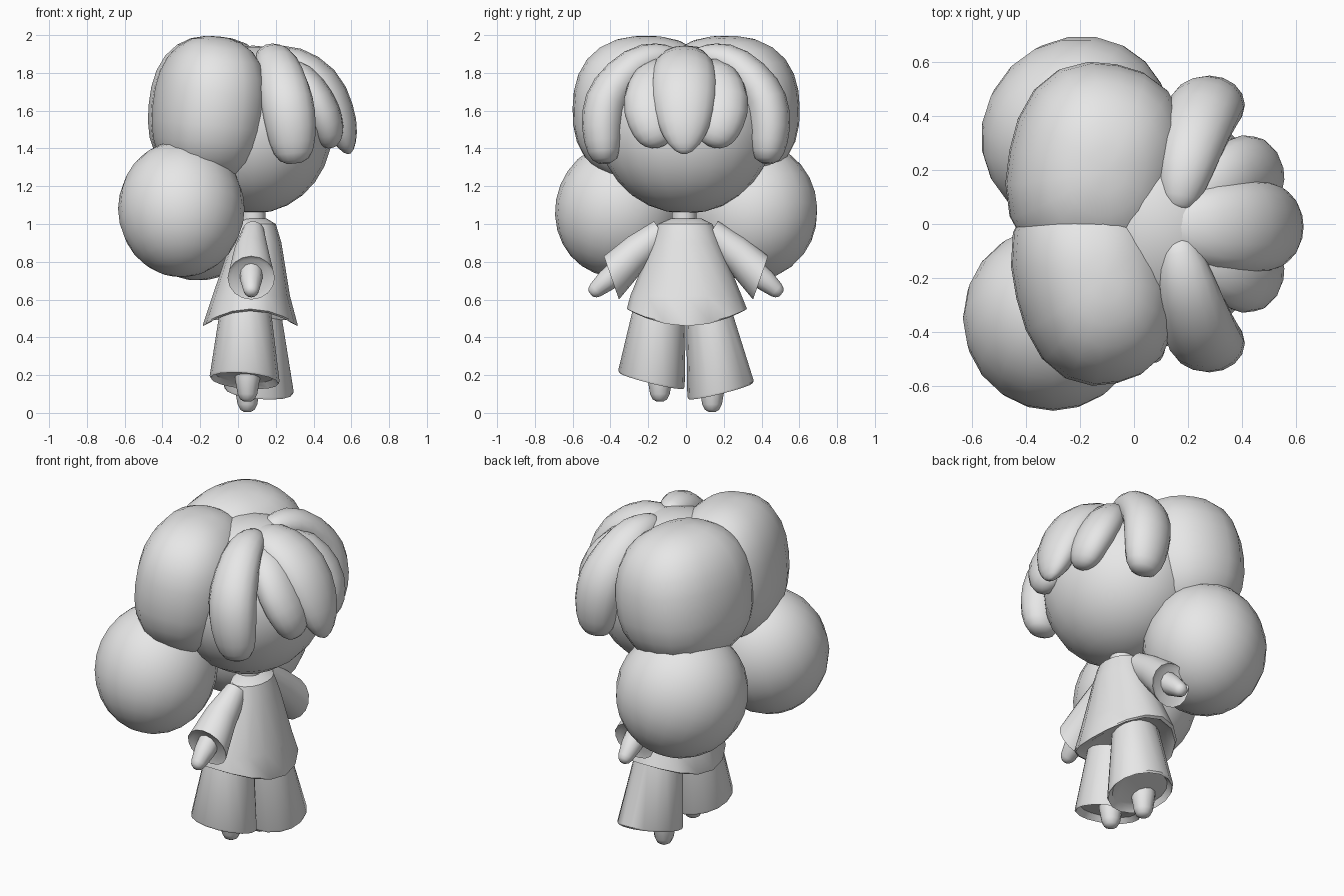
import bpy, bmesh, math
from mathutils import Vector, Matrix, Euler

if "Cube" in bpy.data.objects:
    bpy.data.objects.remove(bpy.data.objects["Cube"])

grey = bpy.data.materials.new("plain_grey")
grey.diffuse_color = (0.8, 0.8, 0.8, 1)
grey.use_nodes = True
grey.node_tree.nodes["Principled BSDF"].inputs["Base Color"].default_value = grey.diffuse_color


def finish(bm, name, angle=40):
    bmesh.ops.recalc_face_normals(bm, faces=bm.faces)
    me = bpy.data.meshes.new(name)
    bm.to_mesh(me)
    bm.free()
    me.materials.append(grey)
    ob = bpy.data.objects.new(name, me)
    bpy.context.collection.objects.link(ob)
    bpy.ops.object.select_all(action='DESELECT')
    ob.select_set(True)
    bpy.context.view_layer.objects.active = ob
    bpy.ops.object.shade_smooth_by_angle(angle=math.radians(angle))
    return ob


def ball(name, centre, radii, rot=(0, 0, 0), power=2.0):
    """Rotated ellipsoid; a power above 2 makes it fuller at the corners."""
    bm = bmesh.new()
    bmesh.ops.create_uvsphere(bm, u_segments=20, v_segments=14, radius=1)
    for v in bm.verts:
        v.co /= sum(abs(c) ** power for c in v.co) ** (1 / power)
    mat = (Matrix.Translation(centre) @ Euler([math.radians(a) for a in rot]).to_matrix().to_4x4()
           @ Matrix.Diagonal((*radii, 1)))
    bm.transform(mat)
    return finish(bm, name)


def loft(name, rings, n=16, sag=0.0):
    """Skin over elliptical rings (centre, half axis u, half axis v); sag lowers the hem's u ends."""
    bm = bmesh.new()
    loops = []
    for i, (c, u, v) in enumerate(rings):
        c, u, v = Vector(c), Vector(u), Vector(v)
        drop = sag if i >= len(rings) - 3 else 0
        loop = []
        for k in range(n):
            a = 2 * math.pi * k / n
            p = c + u * math.cos(a) + v * math.sin(a)
            p.z -= drop * math.cos(a) ** 2
            loop.append(bm.verts.new(p))
        loops.append(loop)
    for a, b in zip(loops, loops[1:]):
        for k in range(n):
            bm.faces.new((a[k], a[(k + 1) % n], b[(k + 1) % n], b[k]))
    bm.faces.new(loops[0])
    bm.faces.new(loops[-1])
    return finish(bm, name)


def flat(x, y, z, rx, ry):
    return ((x, y, z), (rx, 0, 0), (0, ry, 0))


def spline(pts, t):
    """Catmull-Rom point through pts, t in 0..1."""
    p = [Vector(q) for q in pts]
    p = [2 * p[0] - p[1]] + p + [2 * p[-1] - p[-2]]
    s = t * (len(pts) - 1)
    i = min(int(s), len(pts) - 2)
    f = s - i
    a, b, c, d = p[i:i + 4]
    return 0.5 * (2 * b + (c - a) * f + (2 * a - 5 * b + 4 * c - d) * f * f
                  + (3 * b - a - 3 * c + d) * f ** 3)


def lock(name, pts, wide, thick, side, power=0.8, grow=0.0, m=14):
    """Rounded, bent lock of hair along a path, optionally growing towards its tip."""
    rings = []
    for i in range(m + 1):
        a = math.pi * (0.03 + 0.94 * i / m)
        t = (1 - math.cos(a)) / 2
        tan = (spline(pts, min(t + .01, 1)) - spline(pts, max(t - .01, 0))).normalized()
        w = Vector(side)
        w = (w - tan * w.dot(tan)).normalized()
        r = math.sin(a) ** power * (1 + grow * (t - 0.6))
        rings.append((spline(pts, t), w * wide * r, tan.cross(w) * thick * r))
    return loft(name, rings)


# Head and neck
ball("head", (0.08, 0, 1.5), (0.42, 0.46, 0.445))
loft("neck", [flat(0.08, -0.01, z, 0.065, 0.065) for z in (1.1, 0.98)])

# Pair of big full hair lobes
ball("hair_lobe_right", (-0.15, -0.21, 1.605), (0.29, 0.39, 0.39), (0, 6, 13), 2.4)
ball("hair_lobe_left", (-0.14, 0.21, 1.605), (0.325, 0.39, 0.39), (0, 6, -11), 2.4)

# Puffy bunches at the back
ball("bunch_right", (-0.30, -0.35, 1.08), (0.335, 0.34, 0.365), (-22, 0, 0))
ball("bunch_left", (-0.215, 0.345, 1.07), (0.365, 0.34, 0.37), (0, -20, 45))

# Fringe: one centre lock, two inner locks, two long side locks
lock("fringe_centre", [(0.07, -.01, 1.86), (0.26, -.01, 1.85), (0.43, -.01, 1.74),
                       (0.53, -.01, 1.56), (0.59, -.01, 1.37)], 0.175, 0.11, (0, 1, 0), 1.1)
for s, side in ((-1, "right"), (1, "left")):
    lock("fringe_inner_" + side,
         [(0.13, .04 * s, 1.82), (0.30, .14 * s, 1.78), (0.41, .19 * s, 1.65),
          (0.47, .17 * s, 1.52), (0.49, .13 * s, 1.41)],
         0.14, 0.10, (0, 1, 0))
    lock("fringe_side_" + side,
         [(0.16, .05 * s, 1.90), (0.20, .24 * s, 1.855), (0.245, .39 * s, 1.71),
          (0.275, .44 * s, 1.55), (0.30, .43 * s, 1.32)],
         0.14, 0.115, (1, 0, 0), 0.6, 0.4)

# Flared top with a hem dipping at front and back, recessed underneath
loft("shirt", [flat(0.09, 0, 1.03, 0.06, 0.08), flat(0.10, -.005, 1.0, 0.10, 0.145),
               flat(0.095, 0, 0.9, 0.135, 0.18), flat(0.07, 0, 0.62, 0.205, 0.295),
               flat(0.065, .005, 0.55, 0.25, 0.318),
               flat(0.065, .005, 0.54, 0.25, 0.30), flat(0.065, .005, 0.56, 0.21, 0.27)], sag=0.08)

for s, side in ((-1, "right"), (1, "left")):
    # Cone sleeve with a shallow dished cuff
    loft("sleeve_" + side, [
        ((0.08, .13 * s, 0.955), (0, .04 * s, .06), (.06, 0, 0)),
        ((0.07, .27 * s, 0.84), (0, .04 * s, .09), (.095, 0, 0)),
        ((0.07, .395 * s, 0.715), (0, .04 * s, .115), (.125, 0, 0)),
        ((0.07, .385 * s, 0.725), (0, .03 * s, .09), (.10, 0, 0))])
    # Tapered hand
    lock_dir = Vector((0, .76 * s, -.65))
    up = Vector((0, .65 * s, .76))
    loft("hand_" + side, [(Vector((.07, .35 * s, .76)) + lock_dir * d, up * r, Vector((r, 0, 0)))
                          for d, r in ((0, .062), (.09, .058), (.17, .042), (.19, .033), (.203, .016))], 12)

# Flared trouser legs (dished below) and feet; the left one steps forward and lower
for s, side, tx, ty, bx, bz, foot in ((-1, "right", 0.04, .137, 0.035, 0.17, 0.06),
                                      (1, "left", 0.09, .115, 0.11, 0.115, 0.005)):
    tilt = 0.042 * s
    loft("trouser_" + side, [
        flat(tx, ty * s, 0.58, 0.13, ty),
        ((bx, .183 * s, bz + .012), (.185, 0, -.015), (0, .176, tilt)),
        ((bx, .183 * s, bz), (.18, 0, -.015), (0, .17, tilt)),
        ((bx, .18 * s, bz + .03), (.155, 0, -.01), (0, .145, tilt))])
    loft("foot_" + side, [flat(0.05, .138 * s, foot + h, r, r) for h, r in
                          ((.28, .075), (.12, .066), (.04, .052), (.012, .038), (0, .018))], 12)
